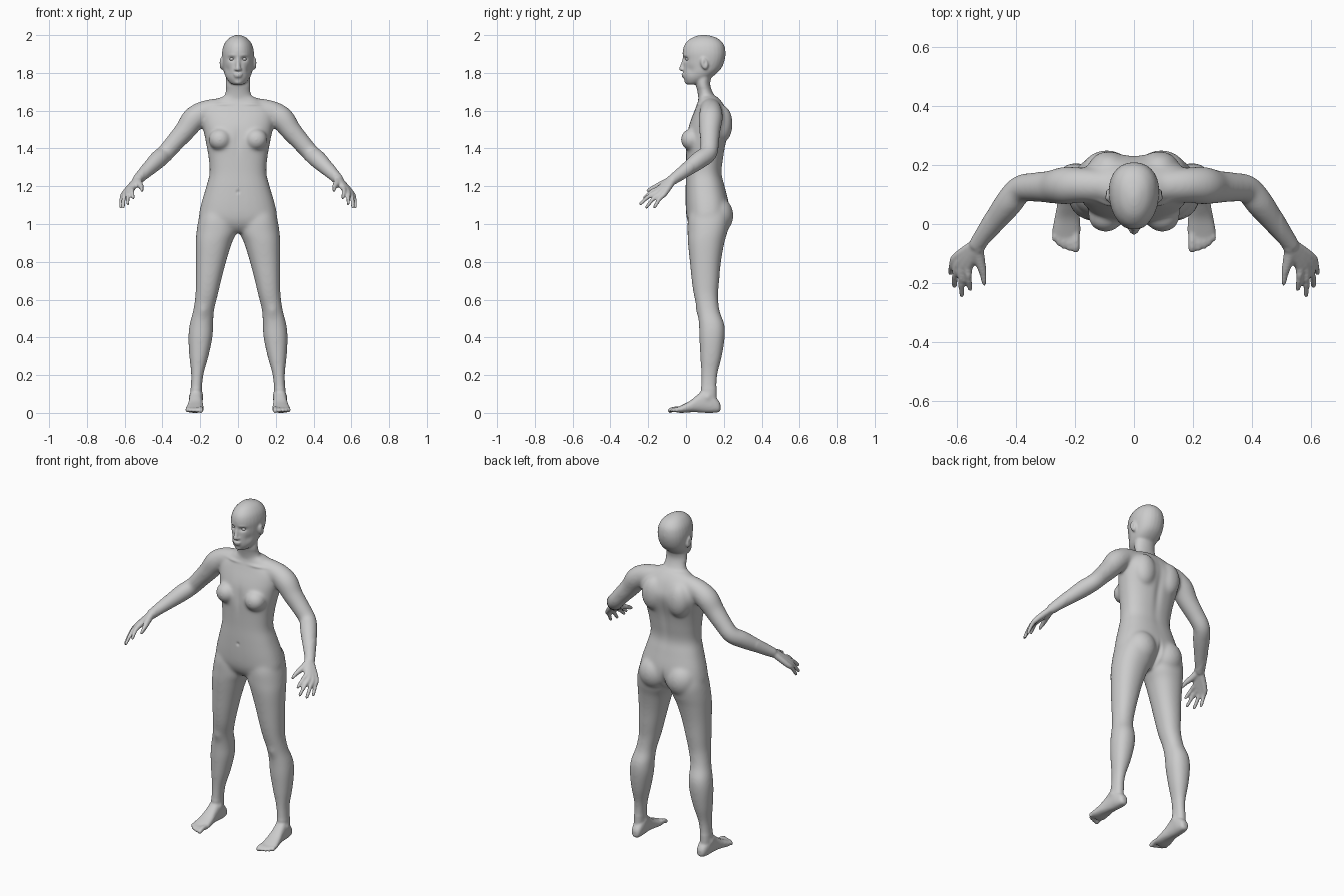
import bpy, bmesh
from math import cos, sin, pi, exp, copysign
from mathutils import Vector, Matrix

N = 28


def catmull(rows, steps=5):
    """Smoothly resample a list of equal-length tuples."""
    out = []
    for i in range(len(rows) - 1):
        p0, p1 = rows[max(i - 1, 0)], rows[i]
        p2, p3 = rows[i + 1], rows[min(i + 2, len(rows) - 1)]
        for s in range(steps):
            t = s / steps
            out.append([0.5 * (2 * b + (c - a) * t + (2 * a - 5 * b + 4 * c - d) * t * t
                               + (3 * b - a - 3 * c + d) * t ** 3)
                        for a, b, c, d in zip(p0, p1, p2, p3)])
    return out + [list(rows[-1])]


def loft(bm, rings, power=2.0, egg=0.0):
    """Closed skin over rings given as (centre, half axis u, half axis v)."""
    loops = []
    for c, u, v in rings:
        loop = []
        for k in range(N):
            a = 2 * pi * k / N
            x, y = (copysign(abs(f) ** (2 / power), f) for f in (cos(a), sin(a)))
            loop.append(bm.verts.new(c + u * x * (1 + egg * y) + v * y))
        loops.append(loop)
    for a, b in zip(loops, loops[1:]):
        for k in range(N):
            j = (k + 1) % N
            bm.faces.new((a[k], a[j], b[j], b[k]))
    bm.faces.new(loops[0][::-1])
    bm.faces.new(loops[-1])


def column(bm, rows, power=2.2, egg=0.0):
    """Upright loft from rows (z, x min, x max, y front, y back)."""
    loft(bm, [(Vector(((a + b) / 2, (f + k) / 2, z)), Vector(((b - a) / 2, 0, 0)),
               Vector((0, (k - f) / 2, 0))) for z, a, b, f, k in catmull(rows)], power, egg)


def tube(bm, rows):
    """Round-ended limb along rows (x, y, z, radius)."""
    pts = catmull(rows, 6)
    P = [Vector(p[:3]) for p in pts]
    rings = []
    for i, p in enumerate(P):
        d = (P[min(i + 1, len(P) - 1)] - P[max(i - 1, 0)]).normalized()
        u = d.cross(Vector((0.3, 1, 0.2))).normalized() if abs(d.y) < 0.8 else d.cross(Vector((1, 0, 0))).normalized()
        rings.append((p, u * pts[i][3], d.cross(u) * pts[i][3]))
    loft(bm, rings)
    for p in (rows[0], rows[-1]):
        ball(bm, p[:3], (p[3],) * 3)


def ball(bm, c, r, tilt=0.0):
    m = Matrix.Translation(c) @ Matrix.Rotation(tilt, 4, 'X') @ Matrix.Diagonal((*r, 1))
    bmesh.ops.create_uvsphere(bm, u_segments=20, v_segments=14, radius=1, matrix=m)


def mirror_all(bm):
    geo = bmesh.ops.duplicate(bm, geom=bm.verts[:] + bm.edges[:] + bm.faces[:])['geom']
    vs = [g for g in geo if isinstance(g, bmesh.types.BMVert)]
    bmesh.ops.scale(bm, vec=(-1, 1, 1), verts=vs)
    bmesh.ops.reverse_faces(bm, faces=[g for g in geo if isinstance(g, bmesh.types.BMFace)])


def finish(bm, name):
    me = bpy.data.meshes.new(name)
    bm.to_mesh(me)
    bm.free()
    me.shade_smooth()
    ob = bpy.data.objects.new(name, me)
    bpy.context.collection.objects.link(ob)
    return ob


bm = bmesh.new()
# leg
column(bm, [(0.03, .195, .247, .085, .165), (0.1, .192, .252, .078, .162), (0.2, .183, .248, .08, .166),
            (0.3, .156, .258, .075, .19), (0.4, .135, .263, .07, .205), (0.47, .131, .256, .068, .203),
            (0.54, .127, .238, .06, .178), (0.62, .108, .226, .042, .17), (0.7, .089, .224, .03, .176),
            (0.8, .063, .224, .02, .185), (0.9, .032, .224, .01, .203), (0.96, .006, .22, .008, .22),
            (1.03, .01, .208, .01, .23), (1.1, .03, .185, .03, .21)])
# foot and toes
loft(bm, [(Vector((x, y, (b + t) / 2)), Vector((w, 0, 0)), Vector((0, 0, (t - b) / 2)))
          for y, x, w, b, t in catmull([(.182, .218, .012, .015, .045), (.172, .218, .025, .004, .065),
                                        (.14, .22, .033, 0, .1), (.1, .222, .035, 0, .125),
                                        (.06, .224, .037, .003, .095), (.02, .226, .043, .003, .063),
                                        (-.025, .229, .048, 0, .04), (-.055, .23, .042, .003, .027)])], 2.4)
for x, y, r in ((.197, -.084, .0135), (.219, -.083, .0095), (.238, -.076, .0092), (.255, -.066, .009), (.27, -.05, .009)):
    tube(bm, [(.2 + (x - .2) * .85, -.02, .022, r), (x, (y - .02) / 2 - .01, .02, r), (x, y, .0125, r)])
# shoulder and arm
tube(bm, [(.05, .13, 1.615, .052), (.12, .13, 1.608, .056), (.185, .132, 1.59, .06), (.235, .13, 1.555, .064),
          (.28, .126, 1.495, .056), (.335, .125, 1.432, .05), (.385, .118, 1.375, .047), (.424, .072, 1.34, .048),
          (.47, .012, 1.295, .04), (.53, -.068, 1.236, .028)])
# hand: wrist, knuckle, joint, tip
for (kx, ky, kz), (tx, ty, tz) in (((.558, -.14, 1.19), (.555, -.219, 1.14)), ((.577, -.142, 1.177), (.583, -.24, 1.108)),
                                   ((.592, -.131, 1.167), (.608, -.209, 1.09)), ((.602, -.113, 1.162), (.621, -.166, 1.09))):
    tube(bm, [(.53 + (kx - .58) * .3, -.075 + (ky + .13) * .3, 1.235 + (kz - 1.175) * .3, .02), (kx, ky, kz, .0155),
              ((kx + tx) / 2 + .004, (ky + ty) / 2, (kz + tz) / 2 + .008, .0115), (tx, ty, tz, .009)])
tube(bm, [(.53, -.08, 1.232, .021), (.522, -.125, 1.212, .018), (.511, -.165, 1.195, .0135), (.506, -.2, 1.178, .01)])
# breast, buttock, shoulder blade, ear, nostril
ball(bm, (.096, .028, 1.447), (.06, .056, .058))
ball(bm, (.092, .165, 1.045), (.092, .086, .1))
ball(bm, (.085, .19, 1.53), (.07, .057, .1))
ball(bm, (.086, .097, 1.85), (.014, .02, .034), .25)
ball(bm, (.011, -.019, 1.819), (.009, .011, .008))
mirror_all(bm)
# torso
column(bm, [(z, -w, w, f, b) for z, w, f, b in
            ((.955, .06, .05, .15), (.985, .17, .022, .19), (1.03, .206, .004, .222), (1.1, .197, -.002, .228),
             (1.2, .168, -.002, .205), (1.27, .151, .0, .189), (1.35, .156, .0, .198), (1.42, .168, .0, .21),
             (1.5, .184, .01, .23), (1.55, .194, .025, .234), (1.6, .19, .045, .217),
             (1.64, .14, .06, .195), (1.675, .085, .07, .165))], 2.4)
# neck and head
column(bm, [(z, -w, w, f, b) for z, w, f, b in
            ((1.6, .1, .07, .19), (1.65, .08, .067, .17), (1.7, .067, .06, .14), (1.75, .064, .05, .128), (1.82, .06, .05, .15))], 2)
column(bm, [(z, -w, w, f, b) for z, w, f, b in
            ((1.738, .022, .008, .04), (1.746, .04, .0, .075), (1.77, .06, -.011, .125), (1.8, .073, -.014, .165),
             (1.83, .079, -.014, .19), (1.87, .084, -.014, .205), (1.91, .084, -.018, .209), (1.95, .074, -.007, .2),
             (1.98, .052, .022, .172), (1.995, .027, .055, .135), (2.001, .006, .085, .1))], 2.15, .1)
# nose and lips
tube(bm, [(0, -.006, 1.884, .011), (0, -.015, 1.85, .011), (0, -.025, 1.822, .0125)])
ball(bm, (0, -.012, 1.7925), (.025, .013, .0055))
ball(bm, (0, -.011, 1.781), (.021, .0125, .006))
ball(bm, (0, .006, 1.753), (.022, .014, .014))
body = finish(bm, "body")

# fuse all the parts into one skin
mod = body.modifiers.new("fuse", 'REMESH')
mod.mode = 'VOXEL'
mod.voxel_size = 0.0055
dg = bpy.context.evaluated_depsgraph_get()
fused = bpy.data.meshes.new_from_object(body.evaluated_get(dg))
body.modifiers.clear()
bm = bmesh.new()
bm.from_mesh(fused)


def relax(test, times):
    vs = [v for v in bm.verts if test(v.co)]
    for _ in range(times):
        bmesh.ops.smooth_vert(bm, verts=vs, factor=0.5, use_axis_x=True, use_axis_y=True, use_axis_z=True)


relax(lambda c: .13 < c.z < 1.72 and abs(c.x) < .5, 22)
relax(lambda c: True, 3)

# sculpt touches: (centre, radii, push), mirrored across x
touches = [((.033, -.012, 1.873), (.017, .04, .011), (0, .013, 0)),      # eye socket
           ((.034, -.012, 1.893), (.022, .04, .007), (0, -.003, 0)),     # brow
           ((.058, .02, 1.815), (.02, .03, .022), (-.004, .003, 0)),     # cheek
           ((.098, .1, 1.852), (.01, .009, .016), (-.006, 0, 0)),        # ear hollow
           ((.0, .235, 1.0), (.011, .08, .06), (0, -.02, 0)),            # buttock cleft
           ((.0, .22, 1.42), (.022, .05, .16), (0, -.007, 0)),           # spine
           ((.0, .0, 1.44), (.018, .05, .07), (0, .005, 0)),             # breastbone
           ((.0, .0, 1.17), (.008, .03, .009), (0, .006, 0)),            # navel
           ((.09, .055, 1.635), (.05, .04, .008), (0, -.006, 0)),        # collarbone
           ((.183, .055, .54), (.025, .03, .03), (0, -.006, 0)),         # kneecap
           ((.25, .115, .085), (.02, .018, .018), (.006, 0, 0)),         # outer ankle
           ((.195, .11, .095), (.02, .018, .018), (-.006, 0, 0))]        # inner ankle
for v in bm.verts:
    c, side = v.co.copy(), copysign(1, v.co.x)
    for o, r, push in touches:
        q = sum(((p - a) / b) ** 2 for p, a, b in zip((abs(c.x), c.y, c.z), o, r))
        if q < 9:
            v.co += Vector((push[0] * side, push[1], push[2])) * exp(-q)
for v in bm.verts:
    v.co.z = max(v.co.z, 0)
bm.to_mesh(fused)
bm.free()
fused.shade_smooth()
body.data = fused

# eyes
bm = bmesh.new()
ball(bm, (.033, .009, 1.873), (.0125, .0125, .0085))
mirror_all(bm)
finish(bm, "eyes")
